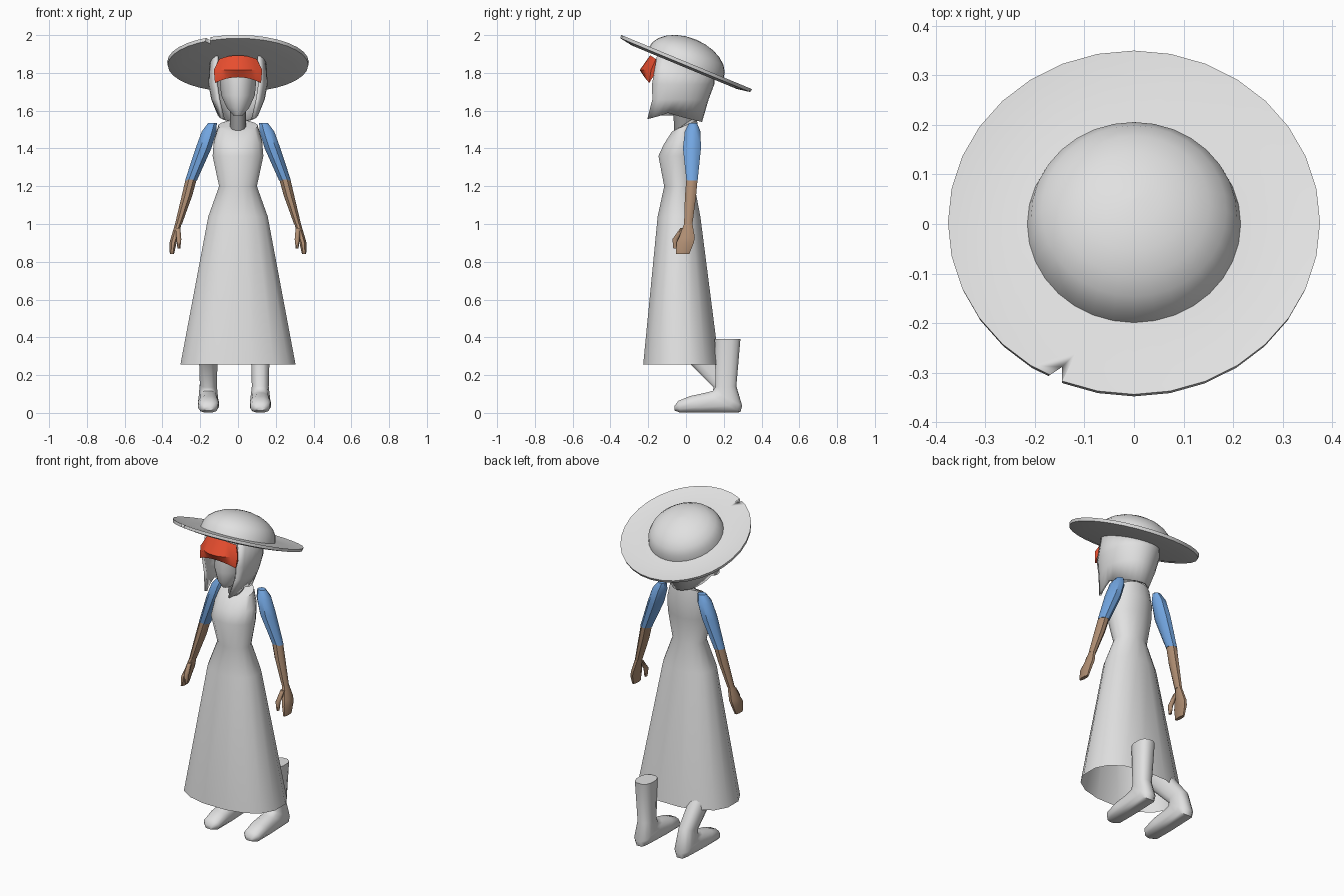
import bpy, bmesh, math
from mathutils import Matrix, Vector

cube = bpy.data.objects.get("Cube")
if cube:
    bpy.data.objects.remove(cube)


def material(name, r, g, b):
    mat = bpy.data.materials.new(name)
    mat.use_nodes = True
    mat.diffuse_color = (r, g, b, 1)
    mat.node_tree.nodes["Principled BSDF"].inputs["Base Color"].default_value = (r, g, b, 1)
    return mat


cloth = material("light grey", .75, .75, .75)
shade = material("dark grey", .3, .3, .3)
blue = material("sleeve blue", .17, .38, .75)
brown = material("skin brown", .43, .27, .17)
red = material("visor red", .85, .08, .03)


def skin(name, rings, mat, closed=True, caps=(True, True), angle=45):
    """Join rings of points into one smooth-shaded surface."""
    bm = bmesh.new()
    rows = [[bm.verts.new(p) for p in ring] for ring in rings]
    count = len(rows[0])
    for low, high in zip(rows, rows[1:]):
        for i in range(count if closed else count - 1):
            j = (i + 1) % count
            bm.faces.new((low[i], low[j], high[j], high[i]))
    for row, cap in zip((rows[0], rows[-1]), caps):
        if cap and closed:
            bm.faces.new(row)
    bmesh.ops.recalc_face_normals(bm, faces=bm.faces)
    mesh = bpy.data.meshes.new(name)
    bm.to_mesh(mesh)
    bm.free()
    mesh.materials.append(mat)
    obj = bpy.data.objects.new(name, mesh)
    bpy.context.collection.objects.link(obj)
    bpy.ops.object.select_all(action="DESELECT")
    obj.select_set(True)
    bpy.context.view_layer.objects.active = obj
    bpy.ops.object.shade_smooth_by_angle(angle=math.radians(angle))
    return obj


def hoop(x, front, back, width, sides=12, power=1.0):
    """Ring spanning a front and a back (y, z) point, with a half width."""
    a, b = Vector((x, *front)), Vector((x, *back))
    mid, half = (a + b) / 2, (b - a) / 2

    def soft(v):
        return math.copysign(abs(v) ** power, v)
    points = []
    for i in range(sides):
        t = math.tau * (i + .5) / sides
        points.append(mid + half * soft(math.sin(t)) + Vector((width * soft(math.cos(t)), 0, 0)))
    return points


def flat(x, front, back, z, width, sides=12, power=1.0):
    return hoop(x, (front, z), (back, z), width, sides, power)


# Dress, open at the hem
dress = [flat(0, -.23, .18, .255, .31, 16, .85),
         flat(0, -.152, .078, 1.04, .16, 16, .9),
         flat(0, -.117, .047, 1.2, .102, 16),
         flat(0, -.148, .06, 1.36, .137, 16),
         hoop(0, (-.12, 1.42), (.07, 1.46), .13, 16),
         hoop(0, (-.075, 1.49), (.06, 1.55), .105, 16),
         hoop(0, (-.05, 1.5), (.04, 1.56), .045, 16)]
skin("dress", dress, cloth, caps=(False, True))

# Neck and head
skin("neck", [flat(0, -.065, .05, 1.49, .045), flat(0, -.07, .05, 1.64, .045)], shade)
face = [(-.14, -.06, 1.575, .025), (-.165, 0, 1.615, .06), (-.175, .08, 1.68, .09),
        (-.175, .11, 1.78, .1), (-.16, .1, 1.87, .1)]
skin("head", [flat(0, *ring, sides=20) for ring in face], cloth)

# Bobbed hair, open around the face
TILT = math.radians(22.5)
levels = [(None, .15, -.15, .15), (1.74, .157, -.18, .15),
          (1.66, .142, -.178, .12), (1.59, .11, -.205, .085)]
end = math.radians(130)
hair = []
for z, width, front, back in levels:
    row = []
    for i in range(21):
        a = end * (i / 10 - 1)
        y = back + (front - back) * (1 - math.cos(a)) / (1 - math.cos(end))
        height = 1.85 - y * math.tan(TILT) if z is None else z
        if z == levels[-1][0]:
            height -= .05 * abs(math.cos(a)) ** .8
        row.append((width * math.sin(a), y, height))
    hair.append(row)
bob = skin("hair", hair, cloth, closed=False)
shell = bob.modifiers.new("thickness", "SOLIDIFY")
shell.thickness = .015
shell.offset = -1

# Visor with a ridge, curving around the face
visor = []
for i in range(9):
    t = i / 4 - 1
    k = t * t
    visor.append([(.1 * t, -.19 + .03 * k, 1.893 - .02 * k),
                  (.128 * t, -.245 + .06 * k, 1.815),
                  (.122 * t, -.22 + .025 * k, 1.777 - .03 * k),
                  (.12 * t, -.16, 1.8)])
skin("visor", visor, red, angle=35)

# Hat: domed crown and tilted brim with a raised lip
dome = [math.radians(a) for a in (89, 75, 60, 45, 30, 15, 0)]
profile = [(.215 * math.cos(a), .137 * math.sin(a)) for a in dome]
profile += [(.3, -.004), (.375, .008), (.372, -.01), (.3, -.022), (.02, -.022)]
place = Matrix.Translation((0, 0, 1.85)) @ Matrix.Rotation(-TILT, 4, "X")
steps = [math.tau * i / 32 for i in range(32)]
hat = skin("hat", [[place @ Vector((r * math.cos(t), r * math.sin(t), z)) for t in steps]
                   for r, z in profile], cloth, angle=40)

# Nick cut out of the brim edge
nick = [(-.145, -.288), (-.145, -.42), (-.265, -.368)]
cutter = skin("nick_cutter", [[(x, y, z) for x, y in nick] for z in (1.8, 2.2)], cloth)
cutter.hide_render = True
cutter.hide_viewport = True
cut = hat.modifiers.new("nick", "BOOLEAN")
cut.operation = "DIFFERENCE"
cut.object = cutter

# Arms, as (x, front, back, height, half width)
arm_parts = {
    "sleeve": (blue, [(.135, .015, .06, 1.535, .025), (.153, -.01, .08, 1.49, .042),
                      (.183, -.02, .083, 1.4, .045), (.249, 0, .064, 1.23, .034)]),
    "forearm": (brown, [(.247, 0, .064, 1.24, .032), (.27, -.008, .056, 1.15, .03),
                        (.315, -.012, .036, 1, .02)]),
    "hand": (brown, [(.315, -.01, .035, 1.005, .018), (.335, -.04, .05, .93, .021),
                     (.344, -.055, .045, .9, .02), (.35, -.055, .02, .84, .012)]),
    "thumb": (brown, [(.318, -.03, 0, .98, .014), (.313, -.073, -.04, .92, .014),
                      (.313, -.068, -.045, .87, .008)]),
}
for side, sign in (("left", 1), ("right", -1)):
    for part, (mat, rings) in arm_parts.items():
        skin(f"{side}_{part}", [flat(sign * x, *rest, sides=8) for x, *rest in rings], mat)

# Boots: a shared foot under an upright or a leaning shank
foot = [((.14, .118), (.3, .035), .052), ((.1, .108), (.29, .002), .054),
        ((.02, .09), (.1, 0), .057), ((-.04, .065), (-.03, 0), .052),
        ((-.062, .035), (-.06, .012), .025)]
upright = [((.15, .39), (.29, .39), .053), ((.155, .14), (.268, .14), .046)]
leaning = [((-.04, .32), (.06, .42), .053), ((.145, .135), (.26, .17), .046)]
for name, x, shank in (("left_boot", .118, upright), ("right_boot", -.157, leaning)):
    skin(name, [hoop(x, *ring, sides=12, power=.8) for ring in shank + foot], cloth, angle=50)
